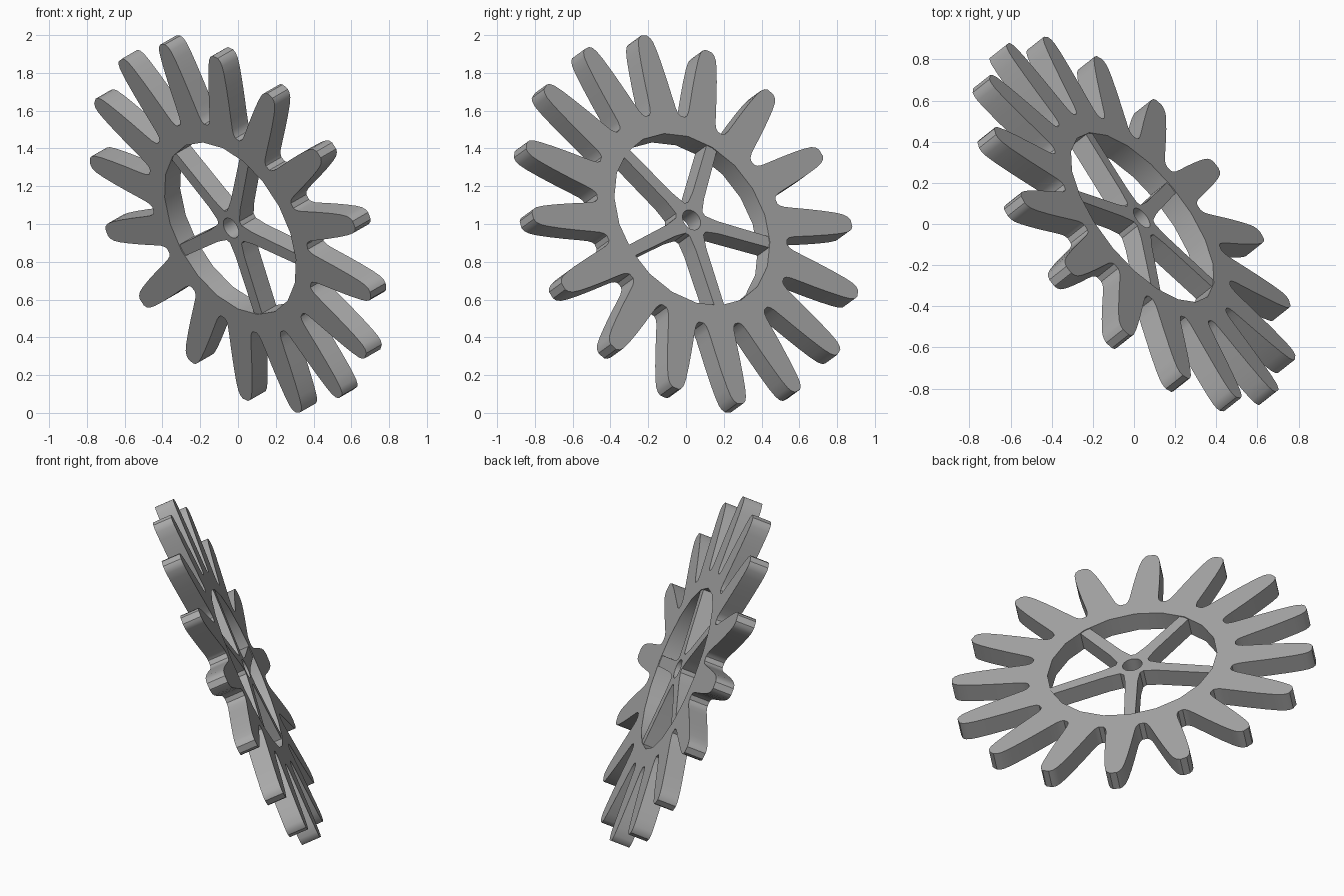
import bpy
from math import sin, cos, pi, radians
from mathutils import Matrix, Vector

if "Cube" in bpy.data.objects:
    bpy.data.objects.remove(bpy.data.objects["Cube"], do_unlink=True)

TEETH, SPOKES = 16, 5
THICK = 0.115

# Tilted frame of the wheel: local Y points up the slope, local Z along the axle
axle = Vector((0.715, 0.565, 0.411)).normalized()
up = (Vector((0, 0, 1)) - axle.z * axle).normalized()
side = axle.cross(up)
FRAME = Matrix((side, up, -axle)).transposed().to_4x4()
FRAME.translation = (0, 0, 1)

grey = bpy.data.materials.new("plain grey")
grey.use_nodes = True
grey.diffuse_color = (0.4, 0.4, 0.4, 1)
grey.node_tree.nodes["Principled BSDF"].inputs["Base Color"].default_value = (0.4, 0.4, 0.4, 1)


def polar(r, across, angle):
    """Point at distance r along a ray and `across` sideways from it."""
    return (r * sin(angle) + across * cos(angle), r * cos(angle) - across * sin(angle))


def ring(r, sides, turn=0):
    return [polar(r, 0, turn + 2 * pi * i / sides) for i in range(sides)]


def plate(name, outlines, thickness):
    """Flat part cut from closed outlines; inner outlines become holes."""
    curve = bpy.data.curves.new(name, "CURVE")
    curve.dimensions = "2D"
    curve.fill_mode = "BOTH"
    curve.extrude = thickness / 2
    for pts in outlines:
        spline = curve.splines.new("POLY")
        spline.points.add(len(pts) - 1)
        for p, (x, y) in zip(spline.points, pts):
            p.co = (x, y, 0, 1)
        spline.use_cyclic_u = True
    obj = bpy.data.objects.new(name, curve)
    bpy.context.collection.objects.link(obj)
    bpy.ops.object.select_all(action="DESELECT")
    obj.select_set(True)
    bpy.context.view_layer.objects.active = obj
    bpy.ops.object.convert(target="MESH")
    obj = bpy.context.object
    obj.name = name
    obj.data.materials.clear()
    obj.data.materials.append(grey)
    bpy.ops.object.shade_smooth_by_angle(angle=radians(35))
    obj.matrix_world = FRAME
    return obj


# Toothed rim: one half tooth (radius, half width), mirrored and repeated
half_tooth = [(0.603, 0.105), (0.618, 0.094), (0.645, 0.087), (0.70, 0.083), (0.80, 0.077),
              (0.90, 0.069), (0.98, 0.060), (1.03, 0.050), (1.055, 0.037), (1.068, 0.020)]
tooth = [(r, -w) for r, w in half_tooth] + [(r, w) for r, w in reversed(half_tooth)]
outer = [polar(r, w, radians(-1.2) + 2 * pi * i / TEETH) for i in range(TEETH) for r, w in tooth]
plate("toothed_rim", [outer, ring(0.5, 20, radians(39))], THICK)

# Hub with spokes, ends tucked into the rim, and an axle hole
arm = [(0.13, -0.042), (0.17, -0.037), (0.52, -0.033), (0.52, 0.033), (0.17, 0.037), (0.13, 0.042)]
star = []
for i in range(SPOKES):
    a = radians(39) + 2 * pi * i / SPOKES
    star += [polar(r, w, a) for r, w in arm]
    star += [polar(0.1, 0, a + pi / SPOKES * k) for k in (0.8, 1.0, 1.2)]
plate("hub_and_spokes", [star, ring(0.058, 24)], THICK - 0.01)
